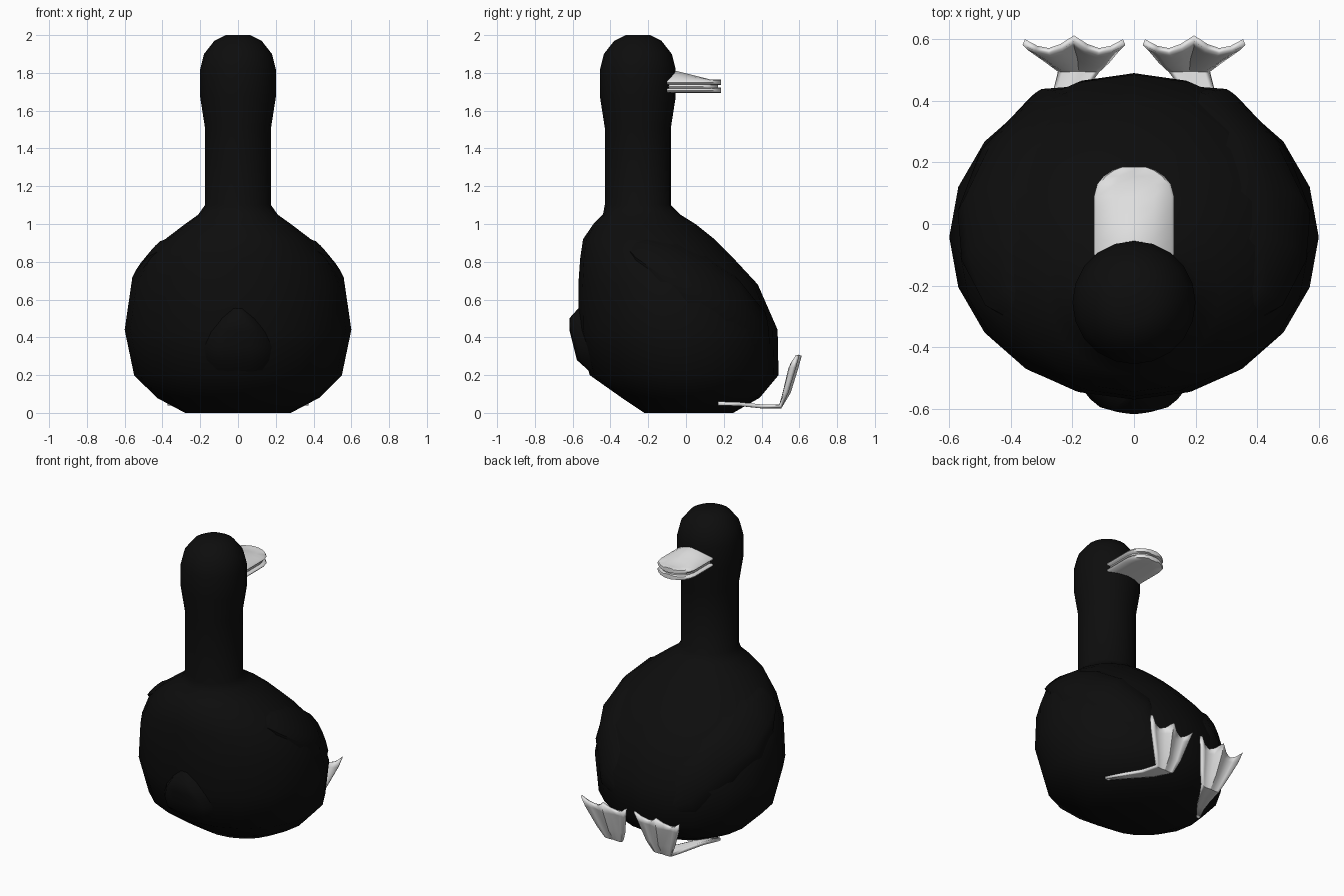
import bpy, bmesh
from math import sin, cos, pi, radians, sqrt
from mathutils import Vector

cube = bpy.data.objects.get("Cube")
if cube:
    bpy.data.objects.remove(cube, do_unlink=True)


def material(name, value):
    m = bpy.data.materials.new(name)
    m.use_nodes = True
    color = (value, value, value, 1)
    m.diffuse_color = color
    bsdf = m.node_tree.nodes["Principled BSDF"]
    bsdf.inputs["Base Color"].default_value = color
    return m


BLACK = material("black plumage", 0.004)
PALE = material("pale beak and feet", 0.8)


def finish(name, bm, mat, angle=50):
    bmesh.ops.recalc_face_normals(bm, faces=bm.faces)
    mesh = bpy.data.meshes.new(name)
    bm.to_mesh(mesh)
    bm.free()
    mesh.materials.append(mat)
    ob = bpy.data.objects.new(name, mesh)
    bpy.context.collection.objects.link(ob)
    bpy.ops.object.select_all(action="DESELECT")
    ob.select_set(True)
    bpy.context.view_layer.objects.active = ob
    bpy.ops.object.shade_smooth_by_angle(angle=radians(angle))
    return ob


def loft(name, rows, mat, closed=True, angle=50):
    """Skin rows of points; closed rows become capped tubes."""
    bm = bmesh.new()
    verts = [[bm.verts.new(p) for p in row] for row in rows]
    n = len(rows[0])
    for a, b in zip(verts, verts[1:]):
        for i in range(n if closed else n - 1):
            j = (i + 1) % n
            bm.faces.new((a[i], a[j], b[j], b[i]))
    if closed:
        bm.faces.new(verts[0])
        bm.faces.new(verts[-1])
    return finish(name, bm, mat, angle)


# Body, neck and head profile: height, back y, front y, half width
PROFILE = [
    (0, -.22, .25, .28), (.08, -.34, .39, .43), (.2, -.51, .49, .55),
    (.44, -.57, .485, .6), (.68, -.57, .38, .565), (.82, -.56, .25, .485),
    (.92, -.545, .15, .385), (1.0, -.49, .05, .28), (1.05, -.44, -.03, .21),
    (1.1, -.43, -.08, .175), (1.51, -.43, -.08, .175), (1.67, -.455, -.055, .2),
    (1.82, -.455, -.055, .2), (1.9, -.435, -.075, .18),
    (1.97, -.38, -.13, .125), (2.0, -.32, -.19, .065),
]


def surface(deg, z, lift=0.0):
    """Point on the body at a heading and height."""
    for a, b in zip(PROFILE, PROFILE[1:]):
        if z <= b[0]:
            break
    t = (z - a[0]) / (b[0] - a[0])
    back, front, half = (a[i] + (b[i] - a[i]) * t for i in (1, 2, 3))
    d = radians(deg)
    return Vector(((half + lift) * cos(d),
                   (back + front) / 2 + ((front - back) / 2 + lift) * sin(d), z))


loft("body_neck_head", [[surface(18 * i, p[0]) for i in range(20)] for p in PROFILE], BLACK)


def patch(name, edge_a, edge_b, lift, steps=6):
    """Raised feather panel spanning two edges given as (heading, height)."""
    rows = []
    for k, (a, b) in enumerate(zip(edge_a, edge_b)):
        tip = k in (0, len(edge_a) - 1)
        row = []
        for s in range(steps + 1):
            t = s / steps
            rim = tip or s in (0, steps)
            row.append(surface(a[0] + (b[0] - a[0]) * t, a[1] + (b[1] - a[1]) * t,
                               -.015 if rim else lift * (.5 + .5 * sin(pi * t))))
        rows.append(row)
    return loft(name, rows, BLACK, closed=False)


# Folded wings wrapping the sides toward the chest
low = [(-24, .88), (-18, .8), (-6, .68), (8, .57), (30, .47), (52, .28), (68, .27)]
high = [(-20, .9), (0, .93), (25, .91), (45, .85), (58, .75), (70, .58), (74, .32)]
for side, name in ((1, "left_wing"), (-1, "right_wing")):
    edges = [[(d if side > 0 else 180 - d, z) for d, z in e] for e in (low, high)]
    patch(name, *edges, lift=.022)

# Tail: pointed petal on the rear
widths = [(.57, 1), (.5, 9), (.43, 15), (.35, 20), (.28, 19), (.18, 14)]
patch("tail", [(-90 - w, z) for z, w in widths], [(-90 + w, z) for z, w in widths], lift=.048)

# Beak: two flattened bills with a recessed seam between them


def bill(name, inset, base, top, hump=0.0):
    rows = []
    ys = [-.1, -.05, 0, .05, .09, .13, .155, .175, .185]
    for y in ys:
        w = .13 if y < .09 else .13 * sqrt(max(0, 1 - ((y - .09) / .1) ** 2))
        w -= inset
        rise = hump * max(0, min(1, (.13 - y) / .18))
        mid = (base + top) / 2
        row = [(-w, mid), (-.93 * w, top - .004), (-.5 * w, top + rise * .6),
               (0, top + rise), (.5 * w, top + rise * .6), (.93 * w, top - .004),
               (w, mid), (.93 * w, base + .004), (.5 * w, base),
               (0, base), (-.5 * w, base), (-.93 * w, base + .004)]
        rows.append([(x, y - inset, z) for x, z in row])
    loft(name, rows, PALE)


bill("upper_bill", 0, 1.735, 1.765, .045)
bill("bill_seam", .015, 1.71, 1.745)
bill("lower_bill", 0, 1.693, 1.722)

# Webbed feet: heel to toes as x, y, z, half width, web dip
PATH = [(.36, .17, .05, .012, 0), (.29, .28, .047, .028, .002),
        (.225, .4, .035, .045, .004), (.18, .5, .035, .065, .008),
        (.183, .545, .11, .1, .018), (.195, .585, .24, .145, .028),
        (.195, .603, .305, .163, .035)]
for side, name in ((1, "left_foot"), (-1, "right_foot")):
    rows = []
    for k, (x, y, z, w, dip) in enumerate(PATH):
        row = []
        for i in range(9):
            u = i / 4 - 1
            web = (0, .7, 1, .7)[i % 4] * dip
            upright = k > 3
            row.append((side * (x + u * w),
                        y - (web if upright else 0) - (.012 * abs(u) if upright else 0),
                        z - web * (1.4 if k == len(PATH) - 1 else .3)))
        rows.append(row)
    foot = loft(name, rows, PALE, closed=False, angle=25)
    solid = foot.modifiers.new("thickness", "SOLIDIFY")
    solid.thickness = .02
    solid.offset = 0
